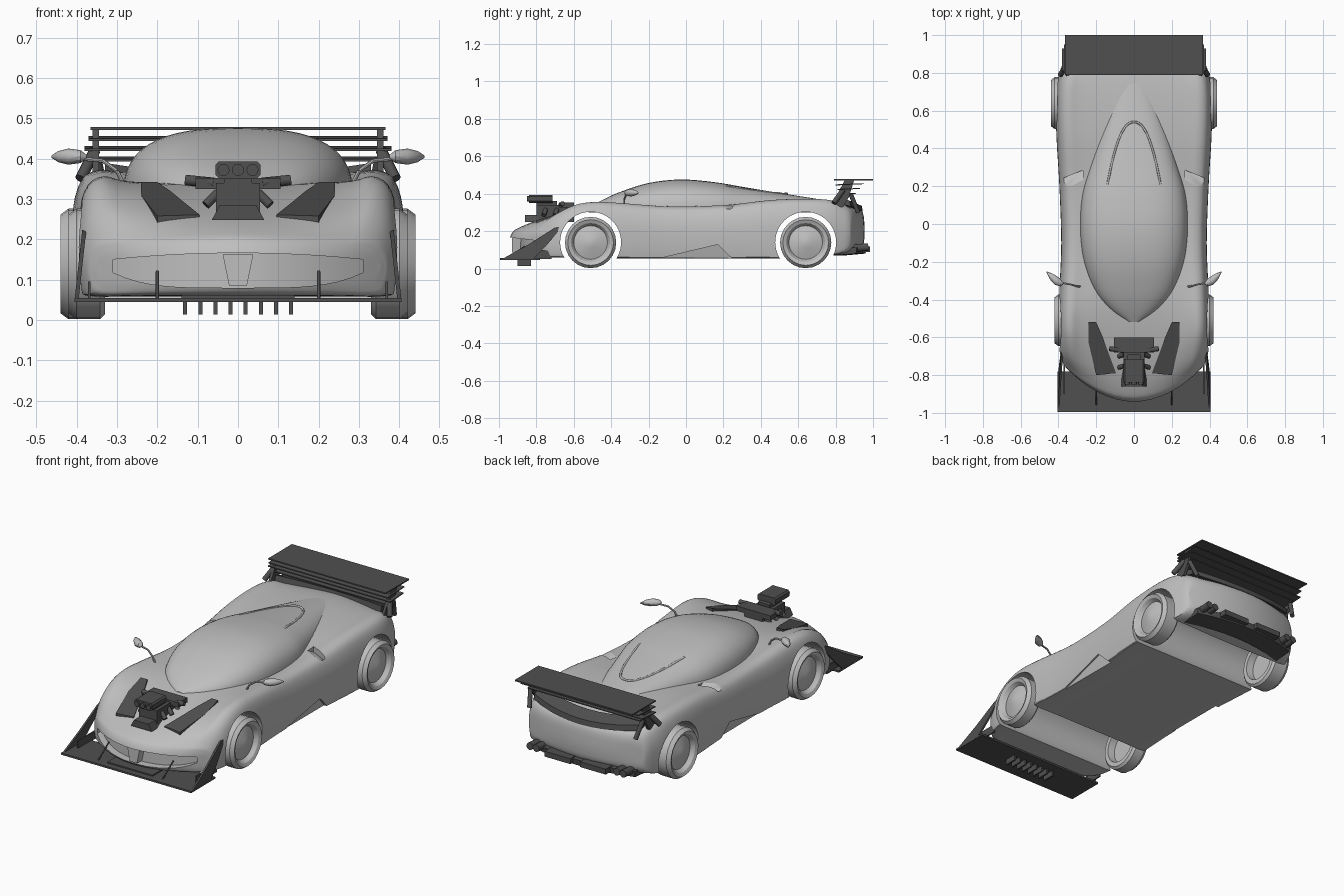
import bpy, bmesh, math
from mathutils import Vector

if "Cube" in bpy.data.objects:
    bpy.data.objects.remove(bpy.data.objects["Cube"])


def material(name, v):
    m = bpy.data.materials.new(name)
    m.diffuse_color = (v, v, v, 1)
    m.use_nodes = True
    m.node_tree.nodes["Principled BSDF"].inputs["Base Color"].default_value = m.diffuse_color
    return m


LIGHT = material("light_grey", 0.52)
DARK = material("dark_grey", 0.08)


def loft(name, rings, mat):
    """Skin closed rings of equal length and cap both ends."""
    bm = bmesh.new()
    rows = [[bm.verts.new(p) for p in r] for r in rings]
    n = len(rows[0])
    for a, b in zip(rows, rows[1:]):
        for i in range(n):
            j = (i + 1) % n
            bm.faces.new((a[i], a[j], b[j], b[i]))
    caps = [bm.faces.new(rows[0]), bm.faces.new(rows[-1])]
    bmesh.ops.recalc_face_normals(bm, faces=bm.faces[:])
    bmesh.ops.triangulate(bm, faces=caps)
    me = bpy.data.meshes.new(name)
    bm.to_mesh(me)
    bm.free()
    me.materials.append(mat)
    ob = bpy.data.objects.new(name, me)
    bpy.context.collection.objects.link(ob)
    return ob


def prism(name, pts, axis, a, b, mat):
    put = {'x': lambda p, t: (t, p[0], p[1]), 'y': lambda p, t: (p[0], t, p[1]),
           'z': lambda p, t: (p[0], p[1], t)}[axis]
    return loft(name, [[put(p, t) for p in pts] for t in (a, b)], mat)


def box(name, x0, x1, y0, y1, z0, z1, mat=DARK):
    return prism(name, [(x0, y0), (x1, y0), (x1, y1), (x0, y1)], 'z', z0, z1, mat)


def tube(name, p, q, r, mat=DARK, n=12):
    p, q = Vector(p), Vector(q)
    rot = (q - p).to_track_quat('Z', 'Y')
    circ = [rot @ Vector((r * math.cos(t), r * math.sin(t), 0))
            for t in (2 * math.pi * i / n for i in range(n))]
    return loft(name, [[c + p for c in circ], [c + q for c in circ]], mat)


def spline(pts, n, closed=False):
    """Smooth curve through points of any dimension."""
    m, out = len(pts), []
    for i in range(m if closed else m - 1):
        g = [pts[k % m] if closed else pts[min(max(k, 0), m - 1)] for k in range(i - 1, i + 3)]
        for s in range(n):
            t = s / n
            out.append(tuple(0.5 * (2 * b + (c - a) * t + (2 * a - 5 * b + 4 * c - d) * t * t
                                    + (3 * b - a - 3 * c + d) * t ** 3) for a, b, c, d in zip(*g)))
    return out if closed else out + [tuple(pts[-1])]


SIDES = ((1, "right"), (-1, "left"))

# body shell: y, half width, floor height, fender height, centre height
stations = [(-.945, .345, .125, .15, .155), (-.93, .36, .08, .18, .19), (-.90, .378, .062, .21, .215),
            (-.80, .395, .06, .28, .255), (-.65, .40, .058, .338, .295), (-.50, .40, .055, .356, .325),
            (-.35, .395, .055, .35, .342), (-.1, .385, .055, .332, .34), (.2, .395, .055, .337, .35),
            (.45, .41, .055, .365, .368), (.65, .415, .055, .372, .37), (.8, .405, .07, .365, .36),
            (.90, .385, .085, .335, .335), (.945, .365, .12, .29, .30), (.955, .35, .18, .21, .215)]


def body_ring(y, w, zb, zs, zc):
    h = zs - zb
    half = [(.6 * w, zb), (w - .03, zb), (w - .008, zb + min(.02, .25 * h)), (w, zb + .45 * h),
            (.985 * w, zb + .72 * h), (.93 * w, zs - .07 * h), (.83 * w, zs),
            (.7 * w, .65 * zs + .35 * zc - .004), (.4 * w, .2 * zs + .8 * zc - .004)]
    pts = [(0, zb)] + half + [(0, zc)] + [(-x, z) for x, z in reversed(half)]
    nose = .17 * min(1, max(0, (-.45 - y) / .45))
    tail = .07 * min(1, max(0, (y - .65) / .25))
    return [(x, y + (nose - tail) * (x / w) ** 2, z) for x, z in spline(pts, 3, True)]


body = loft("body", [body_ring(*s) for s in spline(stations, 4)], LIGHT)

# cutters: wheel tunnels, grille mouth, side skirts, fender intakes
cutters = [tube("arch_cutter", (-.6, y, .14), (.6, y, .14), .163, LIGHT, 48) for y in (-.51, .64)]
mouth = []
for i in range(21):
    u = -1 + i / 10
    x, s = .31 * u, .17 * (.31 * u / .37) ** 2
    top, low = .15 + .016 * (1 - u * u), .118 - .038 * (1 - u ** 4)
    mouth.append([(x, -1.05 + s, low), (x, -1.05 + s, top), (x, -.885 + s, top), (x, -.885 + s, low)])
cutters.append(loft("mouth_cutter", mouth, LIGHT))
for s, side in SIDES:
    yz = [(-.2, .04), (.17, .128), (.26, .04)]
    inner = [(s * (.36 if z < .1 else .383), y, z) for y, z in yz]
    cutters.append(loft("skirt_cutter", [inner, [(s * .5, y, z) for y, z in yz]], LIGHT))
    ends = [(.27, .25, .335), (.37, .21, .325)]
    cutters.append(loft("intake_cutter", [[(s * x, y - .03, z + .06), (s * x, y - .03, z + .012),
                   (s * x, y + .035, z - .02), (s * x, y + .035, z + .06)] for x, y, z in ends], LIGHT))
for c in cutters:
    c.hide_render = True
    mod = body.modifiers.new("cut", 'BOOLEAN')
    mod.operation, mod.solver, mod.object = 'DIFFERENCE', 'EXACT', c
dg = bpy.context.evaluated_depsgraph_get()
cut_mesh = bpy.data.meshes.new_from_object(body.evaluated_get(dg))
body.modifiers.clear()
body.data = cut_mesh
for c in cutters:
    bpy.data.objects.remove(c)

# grille divider
prism("grille_divider", [(-.022, .085), (.022, .085), (.038, .163), (-.038, .163)], 'y', -.93, -.87, LIGHT)

# canopy: y, half width, top height
canopy_st = spline([(-.52, .03, .325), (-.45, .13, .365), (-.35, .21, .41), (-.2, .265, .457),
                    (-.03, .285, .476), (.15, .275, .462), (.3, .235, .437), (.45, .19, .412),
                    (.6, .14, .388), (.78, .08, .36)], 4)
BASE, POW = .30, 2 / 2.7


def canopy_ring(y, w, top):
    arc = [math.pi * i / 28 for i in range(29)]
    return [(math.copysign(w * abs(math.cos(t)) ** POW, math.cos(t)), y,
             BASE + (top - BASE) * abs(math.sin(t)) ** POW) for t in arc]


loft("canopy", [canopy_ring(*s) for s in canopy_st], LIGHT)

# arched lip of the roof scoop, laid on the canopy
lip = bpy.data.curves.new("roof_scoop_lip", 'CURVE')
lip.dimensions, lip.bevel_depth, lip.bevel_resolution = '3D', .006, 1
lip.materials.append(LIGHT)
poly = lip.splines.new('POLY')
poly.points.add(24)
for i, p in enumerate(poly.points):
    x = .14 * (i - 12) / 12
    y = .54 - .33 * abs(x / .14) ** 2.3
    _, w, top = min(canopy_st, key=lambda s: abs(s[0] - y))
    p.co = (x, y, BASE + (top - BASE) * max(0, 1 - abs(x / w) ** 2.7) ** (1 / 2.7), 1)
bpy.context.collection.objects.link(bpy.data.objects.new("roof_scoop_lip", lip))

# wheels: turned profile of radius and x
for y, xo, axle in ((-.51, .42, "front"), (.64, .44, "rear")):
    xi = .33
    prof = [(.006, xo - .006), (.03, xo - .01), (.09, xo - .03), (.104, xo - .008), (.122, xo),
            (.137, xo - .02), (.137, xi + .012), (.125, xi), (.1, xi), (.094, xi + .04), (.006, xi + .04)]
    for s, side in SIDES:
        loft(f"{axle}_wheel_{side}", [[(s * x, y + r * math.cos(t), .139 + r * math.sin(t))
             for t in (math.tau * k / 24 for k in range(24))] for r, x in prof], LIGHT)

for s, side in SIDES:
    # mirror pod on a bent stalk
    stalk = [(.28, -.33, .33), (.30, -.33, .37), (.335, -.32, .395), (.39, -.31, .40)]
    for a, b in zip(stalk, stalk[1:]):
        tube(f"mirror_stalk_{side}", (s * a[0], *a[1:]), (s * b[0], *b[1:]), .005, LIGHT, 8)
    pod = [(.375, -.315, .004), (.39, -.31, .016), (.42, -.295, .02), (.445, -.275, .014), (.462, -.255, .003)]
    loft(f"mirror_{side}", [[(s * x, y + 1.3 * r * math.cos(t), .405 + r * math.sin(t))
         for t in (math.tau * k / 12 for k in range(12))] for x, y, r in pod], LIGHT)

    # hood vent plate following the slope
    vent = [(.24, -.52), (.2, -.52), (.165, -.60), (.14, -.67), (.095, -.79), (.2, -.80), (.24, -.63)]
    loft(f"hood_vent_{side}", [[(s * x, y, .342 + .3 * (y + .52) + d) for x, y in vent]
         for d in (-.035, 0)], DARK)

    # splitter end fence and support rod
    fence = [(-.99, .047), (-.82, .047), (-.74, .13), (-.66, .225), (-.70, .22), (-.84, .13)]
    loft(f"splitter_fence_{side}", [[(s * (.405 - .11 * (z - .05) - d), y, z) for y, z in fence]
         for d in (0, .01)], DARK)
    tube(f"splitter_rod_{side}", (s * .2, -.96, .05), (s * .2, -.86, .12), .004)
    box(f"splitter_foot_{side}", s * .365, s * .372, -.9, -.72, .05, .095)

    # wing support and bracket
    prism(f"wing_support_{side}", [(.77, .33), (.84, .33), (.87, .38), (.90, .475), (.85, .475), (.80, .38)],
          'x', s * .345, s * .36, DARK)
    tube(f"wing_bracket_{side}", (s * .39, .79, .35), (s * .355, .84, .42), .014)
    tube(f"wing_stay_{side}", (s * .33, .92, .30), (s * .35, .88, .40), .012)

    # exhaust pipes and diffuser boxes
    for x in (.25, .29):
        tube(f"exhaust_{side}", (s * x, .84, .105), (s * x, .975, .115), .02)
    box(f"diffuser_box_{side}", s * .03, s * .19, .90, .985, .088, .118)

# front splitter with strakes beneath
box("splitter", -.405, .405, -.995, -.78, .045, .055)
box("splitter_lip", -.14, .14, -.96, -.86, .054, .062)
for i in range(8):
    x = -.131 + i * .0375
    box("splitter_strake", x - .005, x + .005, -.9, -.83, .014, .046)

# engine rising through the hood
box("engine_block", -.055, .055, -.80, -.60, .25, .34)
box("engine_manifold", -.105, .105, -.68, -.60, .325, .352)
prism("engine_intake", [(-.065, .248), (.065, .248), (.045, .285), (-.045, .285)], 'y', -.86, -.76, DARK)
box("engine_neck", -.035, .035, -.80, -.69, .33, .36)
prism("blower_scoop", [(-.056, .36), (-.045, .35), (.045, .35), (.056, .36), (.056, .385),
                       (.048, .393), (-.048, .393), (-.056, .385)], 'y', -.84, -.715, DARK)
for x in (-.036, 0, .036):
    tube("scoop_trumpet", (x, -.85, .372), (x, -.83, .372), .015)
for s, side in SIDES:
    tube(f"engine_arm_{side}", (s * .06, -.67, .34), (s * .13, -.66, .347), .013)
    for k in range(3):
        tube(f"engine_header_{side}", (s * .05, -.63 - .06 * k, .315), (s * .08, -.64 - .06 * k, .285), .012)

# rear wing: top plate and stacked slats
box("wing_plate", -.365, .365, .79, 1.0, .471, .478)
for z, y0, y1, w in ((.449, .80, .95, .37), (.424, .81, .93, .38), (.398, .82, .91, .35)):
    prism("wing_slat", [(y0, z - .005), (y1, z + .002), (y1, z + .007), (y0, z + .001)], 'x', -w, w, DARK)

# curved tail grille below the wing
loft("tail_grille", [[(x, y - .6 * x * x, z - .25 * x * x * -1) for y, z in
     ((.86, .325), (.945, .305), (.94, .335), (.87, .362))] for x in (-.33 + .066 * k for k in range(11))], DARK)

# rear diffuser bar
loft("diffuser", [[(x, y - .5 * x * x, z) for y, z in ((.85, .07), (.96, .08), (.965, .112), (.86, .12))]
     for x in (-.32 + .08 * k for k in range(9))], DARK)

# smooth shading with sharp edges kept
for ob in bpy.context.collection.objects:
    ob.select_set(ob.type == 'MESH')
bpy.context.view_layer.objects.active = body
bpy.ops.object.shade_smooth_by_angle(angle=math.radians(32))
